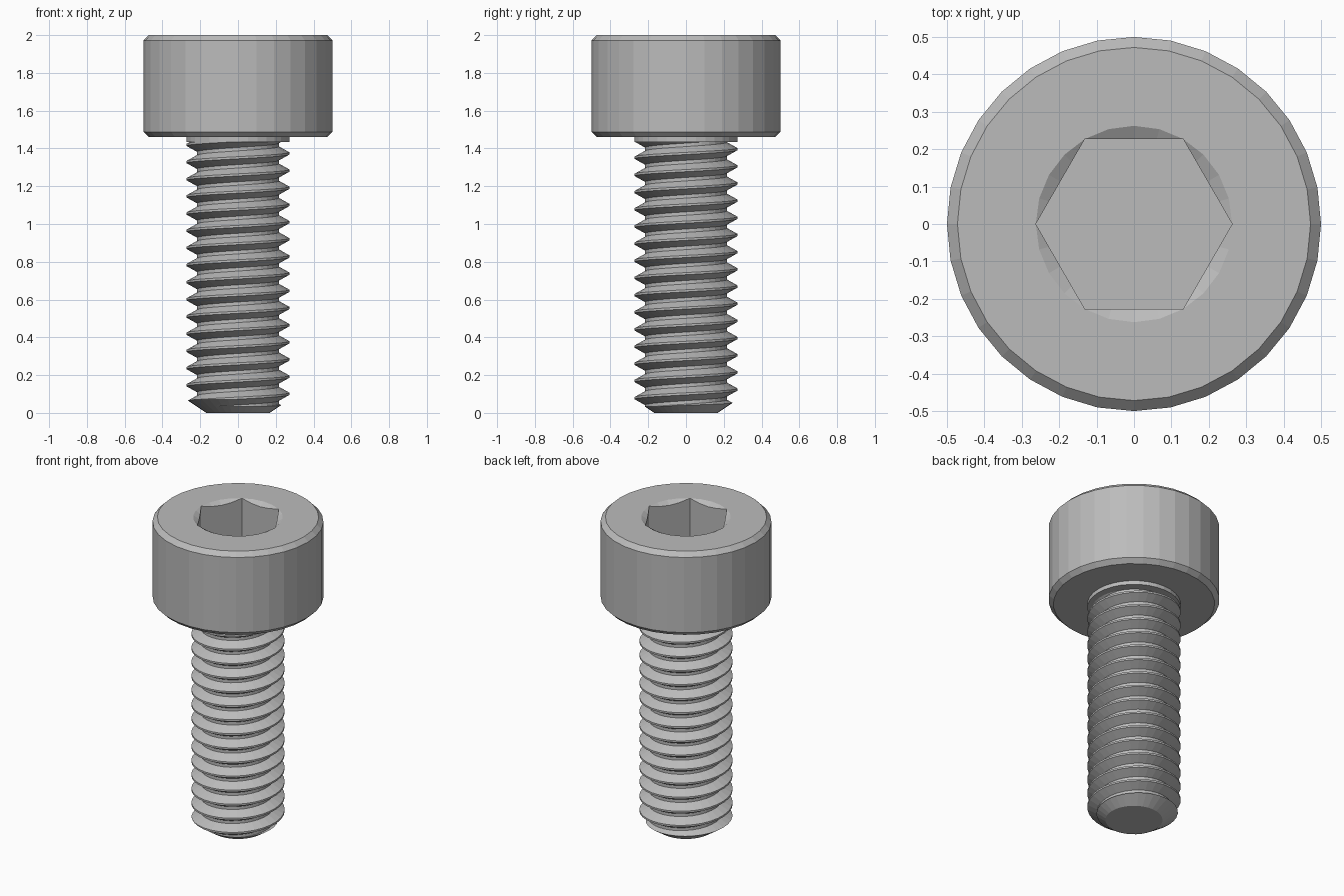
import bpy, bmesh
from math import cos, sin, pi, tan

cube = bpy.data.objects.get("Cube")
if cube:
    bpy.data.objects.remove(cube, do_unlink=True)

steel = bpy.data.materials.new("grey_steel")
steel.use_nodes = True
GREY = (0.5, 0.5, 0.5, 1)
steel.diffuse_color = GREY
steel.node_tree.nodes["Principled BSDF"].inputs["Base Color"].default_value = GREY

PITCH = 1 / 11
MAJOR, MINOR = 0.273, 0.217
NECK_Z, HEAD_Z, TOP_Z = 1.435, 1.46, 2.0
SEGMENTS = 32


def finish(name, bm):
    bmesh.ops.recalc_face_normals(bm, faces=bm.faces)
    mesh = bpy.data.meshes.new(name)
    bm.to_mesh(mesh)
    bm.free()
    mesh.materials.append(steel)
    obj = bpy.data.objects.new(name, mesh)
    bpy.context.collection.objects.link(obj)
    return obj


def lathe(name, profile, sides):
    """Closed solid of revolution from (radius, z) points, capped at both ends."""
    bm = bmesh.new()
    rings = [[bm.verts.new((r * cos(2 * pi * i / sides), r * sin(2 * pi * i / sides), z))
              for i in range(sides)] for r, z in profile]
    for low, high in zip(rings, rings[1:]):
        for i in range(sides):
            j = (i + 1) % sides
            bm.faces.new((low[i], low[j], high[j], high[i]))
    bm.faces.new(rings[0])
    bm.faces.new(rings[-1])
    return finish(name, bm)


def carve(obj, tool, operation):
    """Apply a boolean and discard the tool."""
    mod = obj.modifiers.new("carve", "BOOLEAN")
    mod.operation, mod.solver, mod.object = operation, "EXACT", tool
    deps = bpy.context.evaluated_depsgraph_get()
    mesh = bpy.data.meshes.new_from_object(obj.evaluated_get(deps))
    obj.modifiers.clear()
    obj.data = mesh
    bpy.data.objects.remove(tool, do_unlink=True)


# Head with chamfered rims, countersink and hexagonal socket
head = lathe("head", [(0.472, HEAD_Z), (0.5, HEAD_Z + 0.027), (0.5, TOP_Z - 0.028),
                      (0.472, TOP_Z)], SEGMENTS)
SOCKET = 0.2625
carve(head, lathe("hex_cutter", [(SOCKET, TOP_Z - 0.273), (SOCKET, TOP_Z + 0.1)], 6), "DIFFERENCE")
slope = tan(pi / 6)
carve(head, lathe("countersink_cutter", [(0.12, TOP_Z - (SOCKET - 0.12) * slope),
                                         (SOCKET + 0.1, TOP_Z + 0.1 * slope)], 24), "DIFFERENCE")

# Plain neck under the head
lathe("neck", [(MAJOR, NECK_Z), (MAJOR, HEAD_Z + 0.01)], SEGMENTS)

# Helical thread: the tooth profile climbs one pitch per turn
tooth = [(MAJOR, -PITCH / 16), (MAJOR, PITCH / 16), (MINOR, PITCH * 0.4), (MINOR, PITCH * 0.6)]
PHASE = 0.01
bm = bmesh.new()
columns = []
for i in range(SEGMENTS + 1):
    a = 2 * pi * i / SEGMENTS
    columns.append([bm.verts.new((r * cos(a), r * sin(a), PHASE + z + PITCH * (turn + i / SEGMENTS)))
                    for turn in range(-3, 19) for r, z in tooth])
for left, right in zip(columns, columns[1:]):
    for k in range(len(left) - 1):
        bm.faces.new((left[k], right[k], right[k + 1], left[k + 1]))
bmesh.ops.remove_doubles(bm, verts=bm.verts, dist=1e-5)
for height, up in ((-0.03, -1), (HEAD_Z + 0.05, 1)):
    cut = bmesh.ops.bisect_plane(bm, geom=bm.verts[:] + bm.edges[:] + bm.faces[:], dist=1e-6,
                                 plane_co=(0, 0, height), plane_no=(0, 0, up), clear_outer=True)
    bmesh.ops.holes_fill(bm, edges=[e for e in bm.edges if e.is_boundary and
                                    all(abs(v.co.z - height) < 1e-4 for v in e.verts)], sides=0)
thread = finish("threaded_shank", bm)

# Trim the shank to length with a chamfered tip
carve(thread, lathe("tip_envelope", [(0.167, 0), (0.317, 0.1), (0.317, NECK_Z + 0.01)], SEGMENTS), "INTERSECT")
